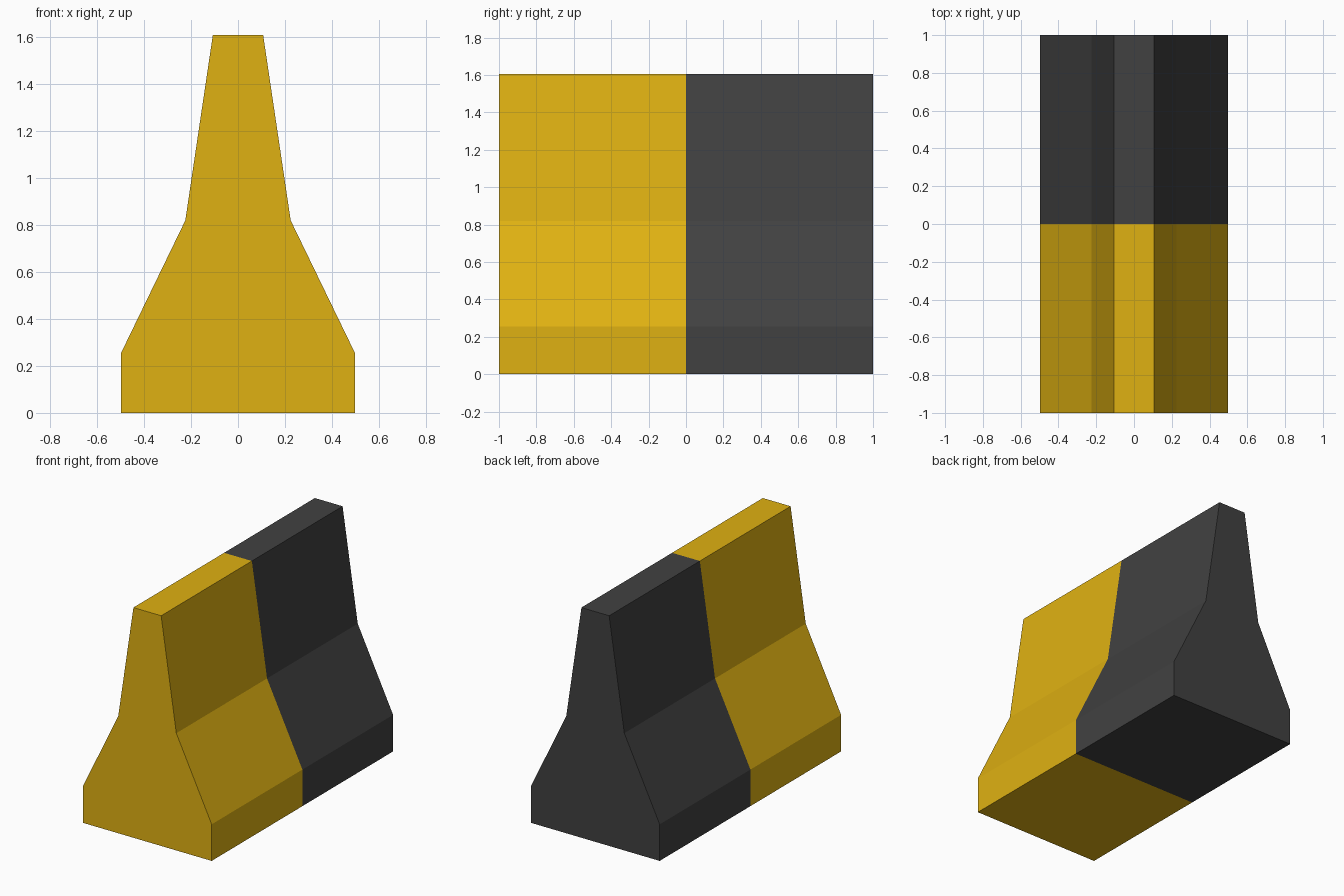
import bpy
import bmesh

if "Cube" in bpy.data.objects:
    bpy.data.objects.remove(bpy.data.objects["Cube"])


def make_material(name, rgb):
    mat = bpy.data.materials.new(name)
    mat.diffuse_color = (*rgb, 1.0)
    mat.use_nodes = True
    mat.node_tree.nodes["Principled BSDF"].inputs["Base Color"].default_value = mat.diffuse_color
    return mat


# Right half of the barrier cross-section (x, z), mirrored to the left
half = [(0.497, 0.0), (0.497, 0.255), (0.224, 0.818), (0.107, 1.606)]
profile = half + [(-x, z) for x, z in reversed(half)]

# Sections at both ends and at the colour change
bm = bmesh.new()
rings = [[bm.verts.new((x, y, z)) for x, z in profile] for y in (-1.0, 0.0, 1.0)]
n = len(profile)
for a, b in zip(rings, rings[1:]):
    for i in range(n):
        j = (i + 1) % n
        bm.faces.new((a[i], a[j], b[j], b[i]))

# End caps
bm.faces.new(rings[0])
bm.faces.new(list(reversed(rings[-1])))
bmesh.ops.recalc_face_normals(bm, faces=bm.faces)

# Front half yellow, back half black
for f in bm.faces:
    f.material_index = 0 if f.calc_center_median().y < 0 else 1

mesh = bpy.data.meshes.new("road_barrier")
bm.to_mesh(mesh)
bm.free()
mesh.materials.append(make_material("safety yellow", (0.74, 0.44, 0.006)))
mesh.materials.append(make_material("charcoal black", (0.053, 0.053, 0.053)))
barrier = bpy.data.objects.new("road_barrier", mesh)
bpy.context.collection.objects.link(barrier)
